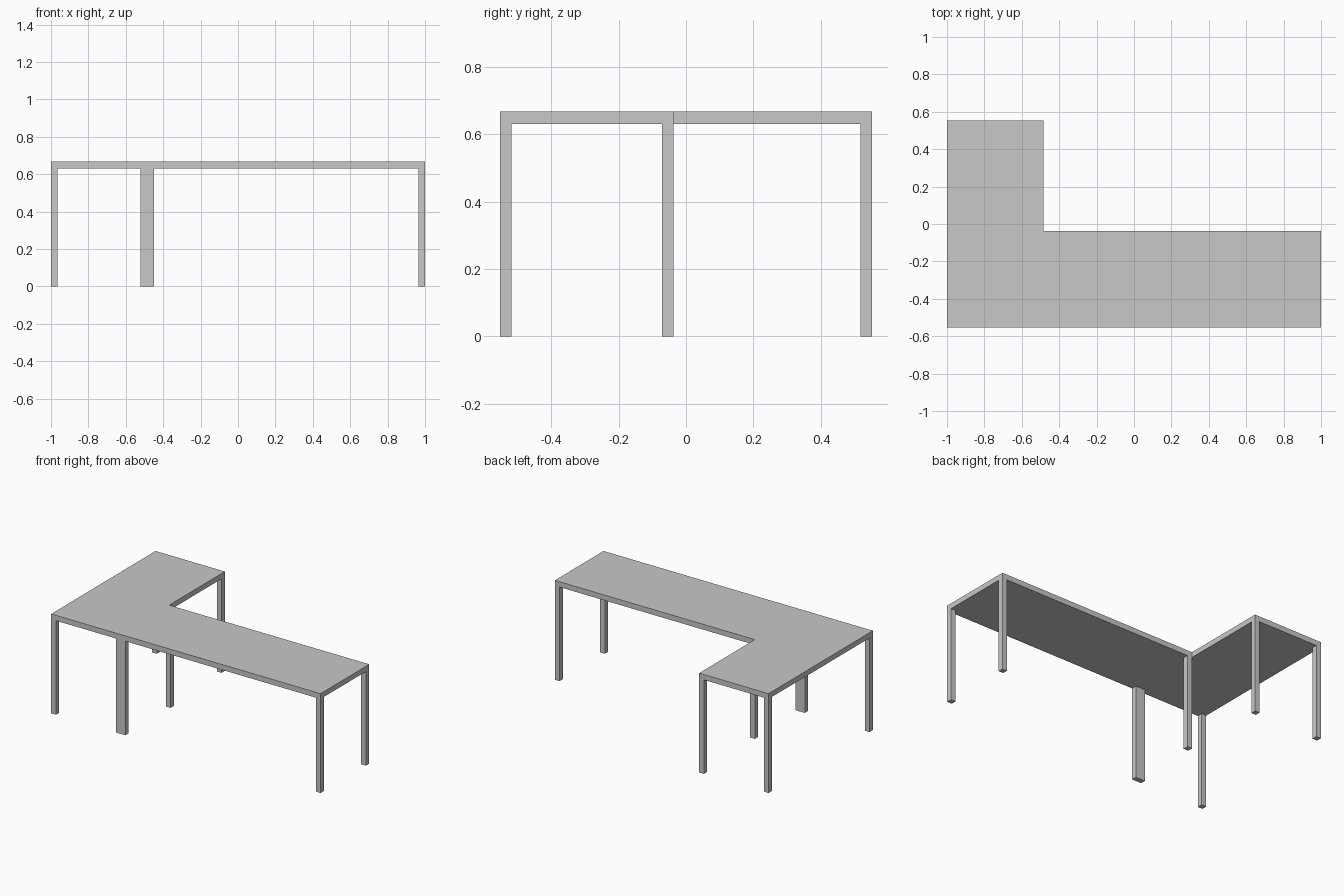
import bpy
import bmesh

cube = bpy.data.objects.get("Cube")
if cube:
    bpy.data.objects.remove(cube, do_unlink=True)

# Main dimensions
HALF_X, HALF_Y = 1.0, 0.553
HEIGHT, THICK, LEG = 0.667, 0.036, 0.035
INNER_X, INNER_Y = -0.485, -0.037
UNDERSIDE = HEIGHT - THICK

grey = bpy.data.materials.new("light_grey")
grey.use_nodes = True
COLOUR = (0.58, 0.58, 0.58, 1)
grey.diffuse_color = COLOUR
grey.node_tree.nodes["Principled BSDF"].inputs["Base Color"].default_value = COLOUR


def prism(name, outline, z0, z1):
    """Extrude a flat outline from z0 up to z1."""
    bm = bmesh.new()
    base = bm.faces.new([bm.verts.new((x, y, z0)) for x, y in outline])
    extruded = bmesh.ops.extrude_face_region(bm, geom=[base], use_keep_orig=True)
    for v in extruded["geom"]:
        if isinstance(v, bmesh.types.BMVert):
            v.co.z = z1
    bmesh.ops.recalc_face_normals(bm, faces=bm.faces)
    mesh = bpy.data.meshes.new(name)
    bm.to_mesh(mesh)
    bm.free()
    mesh.materials.append(grey)
    obj = bpy.data.objects.new(name, mesh)
    bpy.context.collection.objects.link(obj)


def leg(name, x0, y0, width=LEG):
    """Upright post with its lower x and y corner given."""
    x1, y1 = x0 + width, y0 + LEG
    prism(name, [(x0, y0), (x1, y0), (x1, y1), (x0, y1)], 0, UNDERSIDE)


# L-shaped table top
prism("table_top", [(-HALF_X, -HALF_Y), (HALF_X, -HALF_Y), (HALF_X, INNER_Y),
                    (INNER_X, INNER_Y), (INNER_X, HALF_Y), (-HALF_X, HALF_Y)],
      UNDERSIDE, HEIGHT)

# Legs at the outer corners, wing end and inner corner
leg("front_right_leg", -HALF_X, -HALF_Y)
leg("front_left_leg", HALF_X - LEG, -HALF_Y)
leg("rear_left_leg", HALF_X - LEG, INNER_Y - LEG)
leg("inner_corner_leg", INNER_X, INNER_Y - LEG)
leg("wing_outer_leg", -HALF_X, HALF_Y - LEG)
leg("wing_inner_leg", INNER_X - LEG, HALF_Y - LEG)

# Double-width leg where the two sections meet at the front
leg("front_middle_leg", INNER_X - LEG, -HALF_Y, 2 * LEG)
